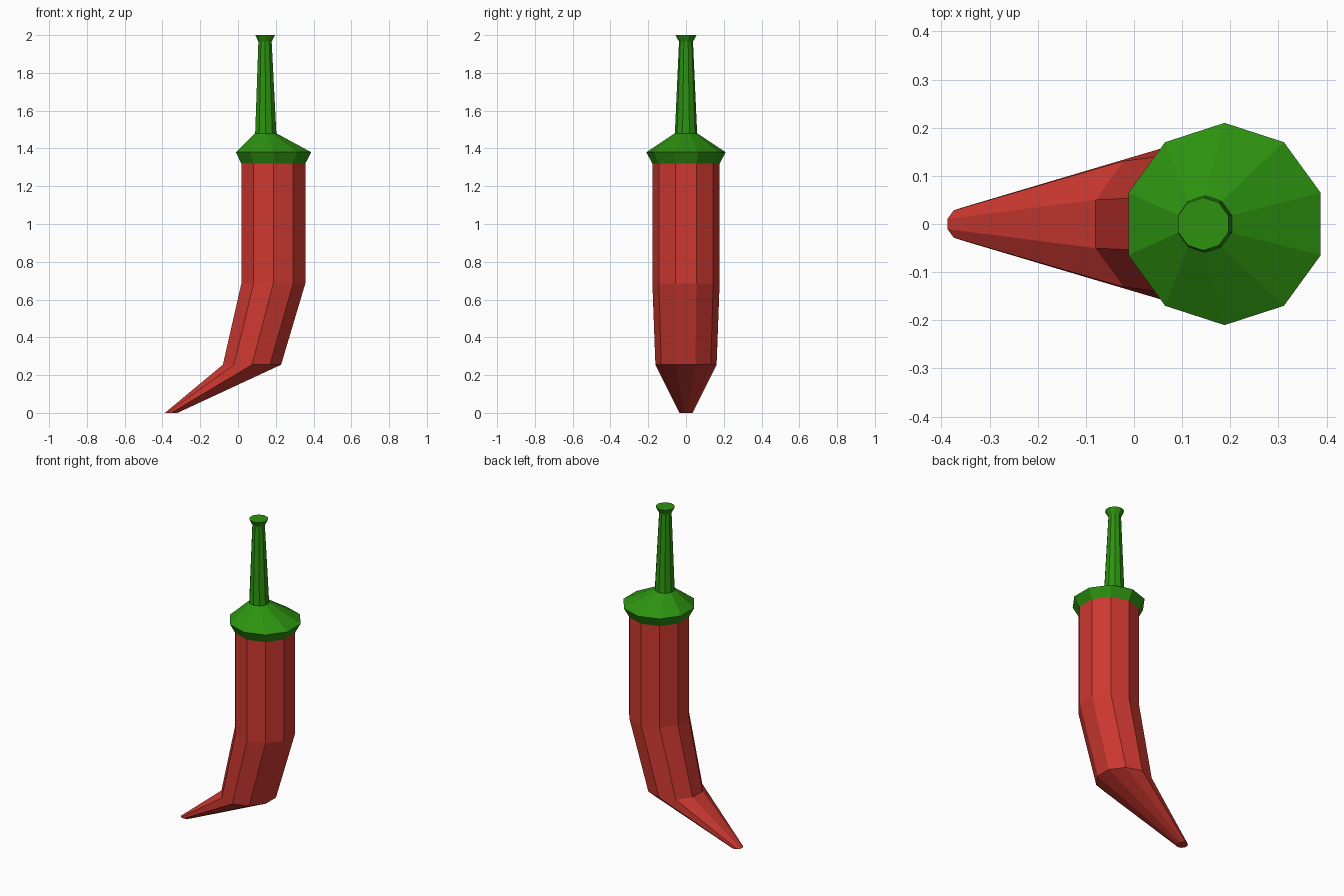
import bpy, bmesh, math

if "Cube" in bpy.data.objects:
    bpy.data.objects.remove(bpy.data.objects["Cube"])

SIDES = 10


def material(name, color):
    m = bpy.data.materials.new(name)
    m.diffuse_color = (*color, 1)
    m.use_nodes = True
    m.node_tree.nodes["Principled BSDF"].inputs["Base Color"].default_value = m.diffuse_color
    return m


def loft(name, rings, mat):
    """Bridge horizontal ten-sided rings given as (z, centre x, radius)."""
    bm = bmesh.new()
    loops = []
    for z, cx, r in rings:
        angles = [math.radians(18) + math.tau * i / SIDES for i in range(SIDES)]
        loops.append([bm.verts.new((cx + r * math.cos(a), r * math.sin(a), z))
                      for a in angles])
    for low, high in zip(loops, loops[1:]):
        for i in range(SIDES):
            j = (i + 1) % SIDES
            bm.faces.new((low[i], low[j], high[j], high[i]))
    bm.faces.new(loops[0][::-1])
    bm.faces.new(loops[-1])
    bmesh.ops.recalc_face_normals(bm, faces=bm.faces)
    mesh = bpy.data.meshes.new(name)
    bm.to_mesh(mesh)
    bm.free()
    mesh.materials.append(mat)
    obj = bpy.data.objects.new(name, mesh)
    bpy.context.collection.objects.link(obj)
    return obj


red = material("pepper_red", (0.61, 0.04, 0.03))
green = material("stem_green", (0.026, 0.29, 0.005))

# Curved fruit, from the tip up to the cap
loft("pepper_body", [(0, -0.354, 0.035), (0.255, 0.074, 0.162),
                     (0.685, 0.187, 0.178), (1.32, 0.187, 0.178)], red)

# Flared cap running into the thin stem with a widened end
loft("cap_and_stem", [(1.32, 0.187, 0.178), (1.38, 0.188, 0.21),
                      (1.48, 0.147, 0.059), (1.965, 0.143, 0.037),
                      (2.0, 0.144, 0.055)], green)
